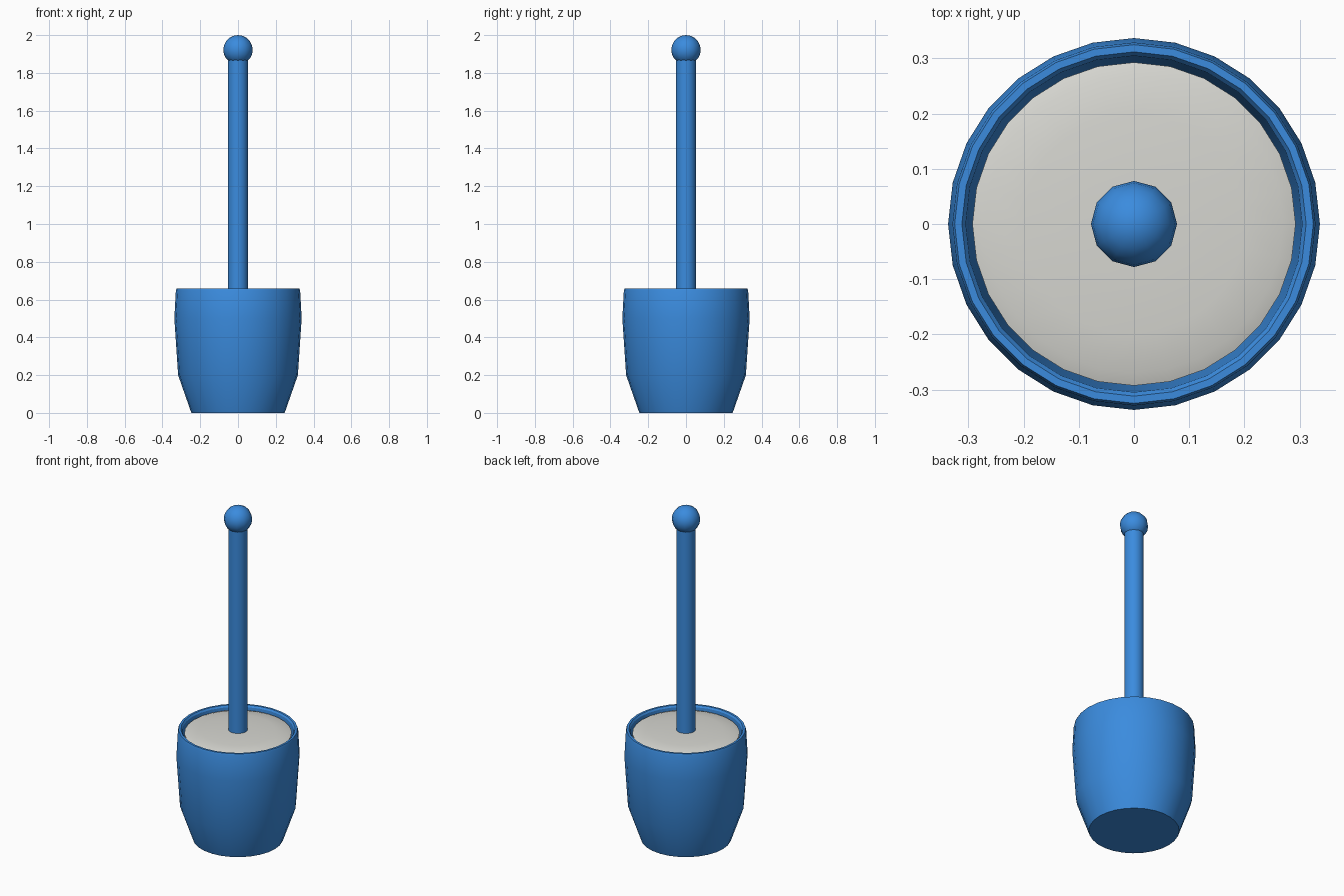
import bpy, bmesh, math

if "Cube" in bpy.data.objects:
    bpy.data.objects.remove(bpy.data.objects["Cube"])


def material(name, color):
    m = bpy.data.materials.new(name)
    m.diffuse_color = (*color, 1)
    m.use_nodes = True
    m.node_tree.nodes["Principled BSDF"].inputs["Base Color"].default_value = m.diffuse_color
    return m


blue = material("blue plastic", (0.043, 0.26, 0.73))
white = material("off white", (0.68, 0.68, 0.64))


def lathe(name, profile, sides, mat, sharp=30):
    """Spin (radius, z) points around z; radius 0 makes a pole."""
    bm = bmesh.new()
    rings = []
    for r, z in profile:
        if r == 0:
            rings.append([bm.verts.new((0, 0, z))] * sides)
        else:
            rings.append([bm.verts.new((r * math.cos(math.tau * i / sides),
                                        r * math.sin(math.tau * i / sides), z))
                          for i in range(sides)])
    for low, high in zip(rings, rings[1:]):
        for i in range(sides):
            j = (i + 1) % sides
            corners = dict.fromkeys((low[i], low[j], high[j], high[i]))
            bm.faces.new(list(corners))
    bmesh.ops.recalc_face_normals(bm, faces=bm.faces)
    mesh = bpy.data.meshes.new(name)
    bm.to_mesh(mesh)
    bm.free()
    mesh.materials.append(mat)
    ob = bpy.data.objects.new(name, mesh)
    bpy.context.collection.objects.link(ob)
    bpy.ops.object.select_all(action='DESELECT')
    ob.select_set(True)
    bpy.context.view_layer.objects.active = ob
    bpy.ops.object.shade_smooth_by_angle(angle=math.radians(sharp))
    return ob


# Hollow holder cup with a bevelled rim
lathe("holder_cup", [(0, 0), (0.247, 0), (0.317, 0.2), (0.337, 0.5),
                     (0.329, 0.648), (0.325, 0.658), (0.312, 0.658),
                     (0.305, 0.648), (0.293, 0.5), (0.27, 0.2),
                     (0.22, 0.04), (0, 0.04)], 28, blue)

# Brush head with a gently domed top, filling the cup
lathe("brush_head", [(0, 0.08), (0.2, 0.08), (0.265, 0.25), (0.284, 0.5),
                     (0.293, 0.635), (0.27, 0.643), (0.2, 0.65),
                     (0.1, 0.654), (0, 0.655)], 28, white)

# Handle shaft
lathe("handle_shaft", [(0, 0.6), (0.053, 0.6), (0.053, 1.88), (0, 1.88)],
      24, blue)

# Round knob on the handle
R, RINGS = 0.078, 10
lathe("handle_knob",
      [(0 if k in (0, RINGS) else R * math.sin(math.pi * k / RINGS),
        2 - R - R * math.cos(math.pi * k / RINGS)) for k in range(RINGS + 1)],
      12, blue, 60)
